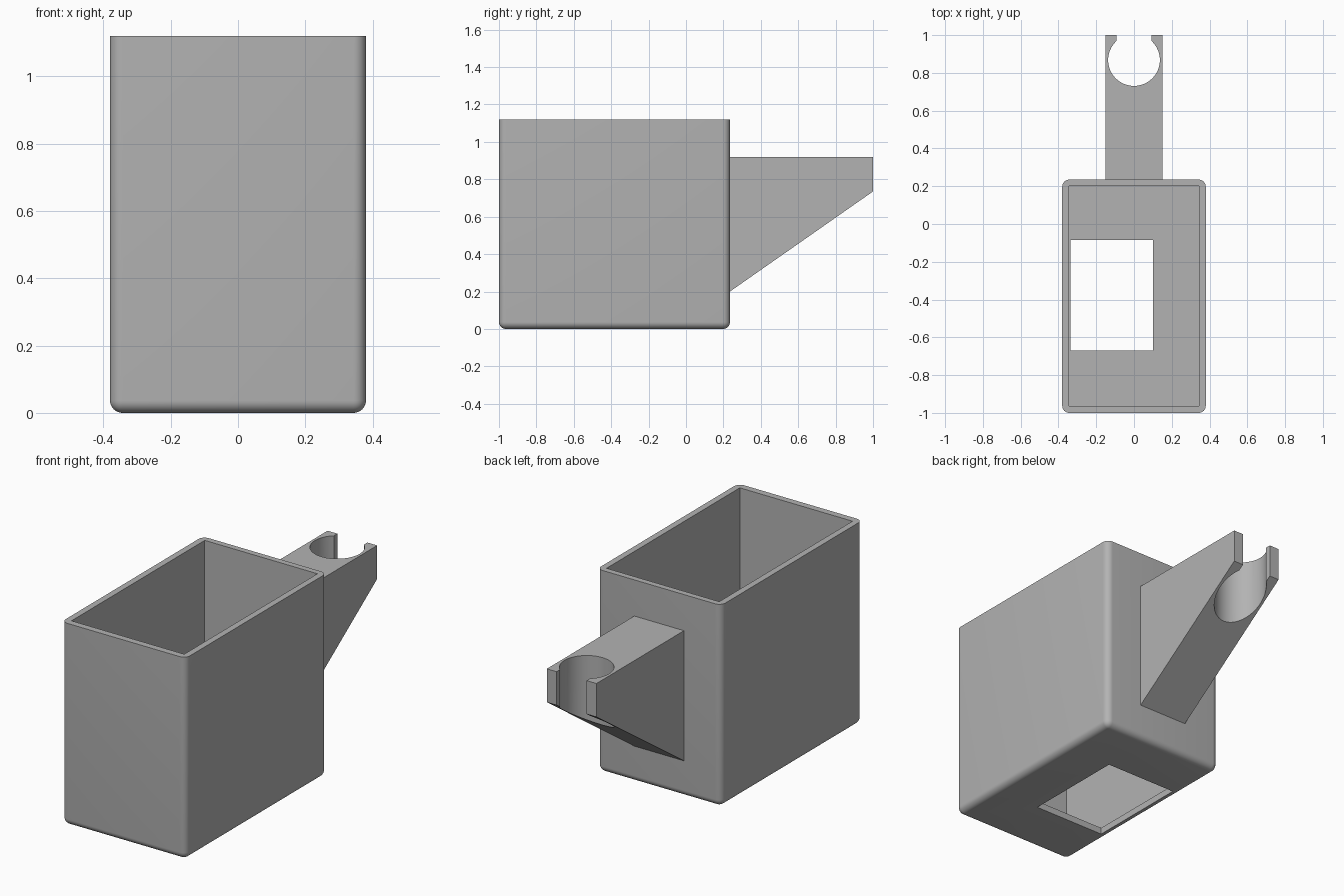
import bpy
import bmesh
from math import radians
from mathutils import Matrix, Vector

if "Cube" in bpy.data.objects:
    bpy.data.objects.remove(bpy.data.objects["Cube"])

grey = bpy.data.materials.new("plain grey")
grey.use_nodes = True
colour = (0.45, 0.45, 0.45, 1)
grey.diffuse_color = colour
grey.node_tree.nodes["Principled BSDF"].inputs["Base Color"].default_value = colour


def add_object(name, bm):
    bmesh.ops.recalc_face_normals(bm, faces=bm.faces)
    mesh = bpy.data.meshes.new(name)
    bm.to_mesh(mesh)
    bm.free()
    mesh.materials.append(grey)
    obj = bpy.data.objects.new(name, mesh)
    bpy.context.collection.objects.link(obj)
    return obj


def box(low, high):
    low, high = Vector(low), Vector(high)
    bm = bmesh.new()
    bmesh.ops.create_cube(bm, size=1, matrix=Matrix.Translation((low + high) / 2)
                          @ Matrix.Diagonal((*(high - low), 1)))
    return bm


def select(obj):
    bpy.ops.object.select_all(action="DESELECT")
    obj.select_set(True)
    bpy.context.view_layer.objects.active = obj


def cut(obj, cutters):
    select(obj)
    for cutter in cutters:
        cutter.hide_render = True
        mod = obj.modifiers.new("cut", "BOOLEAN")
        mod.operation, mod.solver, mod.object = "DIFFERENCE", "EXACT", cutter
        bpy.ops.object.modifier_apply(modifier=mod.name)
        bpy.data.objects.remove(cutter)


# Open bin: rounded bottom and upright edges, sharp rim
HEIGHT, BACK = 1.12, 0.235
bm = box((-0.38, -1, 0), (0.38, BACK, HEIGHT))
rounded = [e for e in bm.edges if min(v.co.z for v in e.verts) < 0.01]
bmesh.ops.bevel(bm, geom=rounded, offset=0.037, offset_type="OFFSET",
                segments=8, profile=0.5, affect="EDGES")
bin_body = add_object("bin", bm)
cut(bin_body, [
    add_object("cavity_cutter", box((-0.345, -0.963, 0.037), (0.345, 0.202, 2))),
    add_object("floor_opening_cutter", box((-0.337, -0.67, -0.2), (0.1, -0.085, 0.2))),
])

# Tapered arm behind the bin
profile = [(BACK, 0.92), (1, 0.92), (1, 0.735), (BACK, 0.2)]
bm = bmesh.new()
side = bm.faces.new([bm.verts.new((-0.152, y, z)) for y, z in profile])
extruded = bmesh.ops.extrude_face_region(bm, geom=[side])["geom"]
bmesh.ops.translate(bm, vec=(0.304, 0, 0),
                    verts=[v for v in extruded if isinstance(v, bmesh.types.BMVert)])
arm = add_object("clip_arm", bm)

# Round clip socket with an open mouth at the tip
bm = bmesh.new()
bmesh.ops.create_cone(bm, cap_ends=True, segments=64, radius1=0.137, radius2=0.137,
                      depth=2, matrix=Matrix.Translation((0, 0.868, 0.6)))
cut(arm, [
    add_object("socket_cutter", bm),
    add_object("mouth_cutter", box((-0.092, 0.868, 0), (0.092, 1.2, 1.3))),
])

for obj in (bin_body, arm):
    select(obj)
    bpy.ops.object.shade_smooth_by_angle(angle=radians(30))
